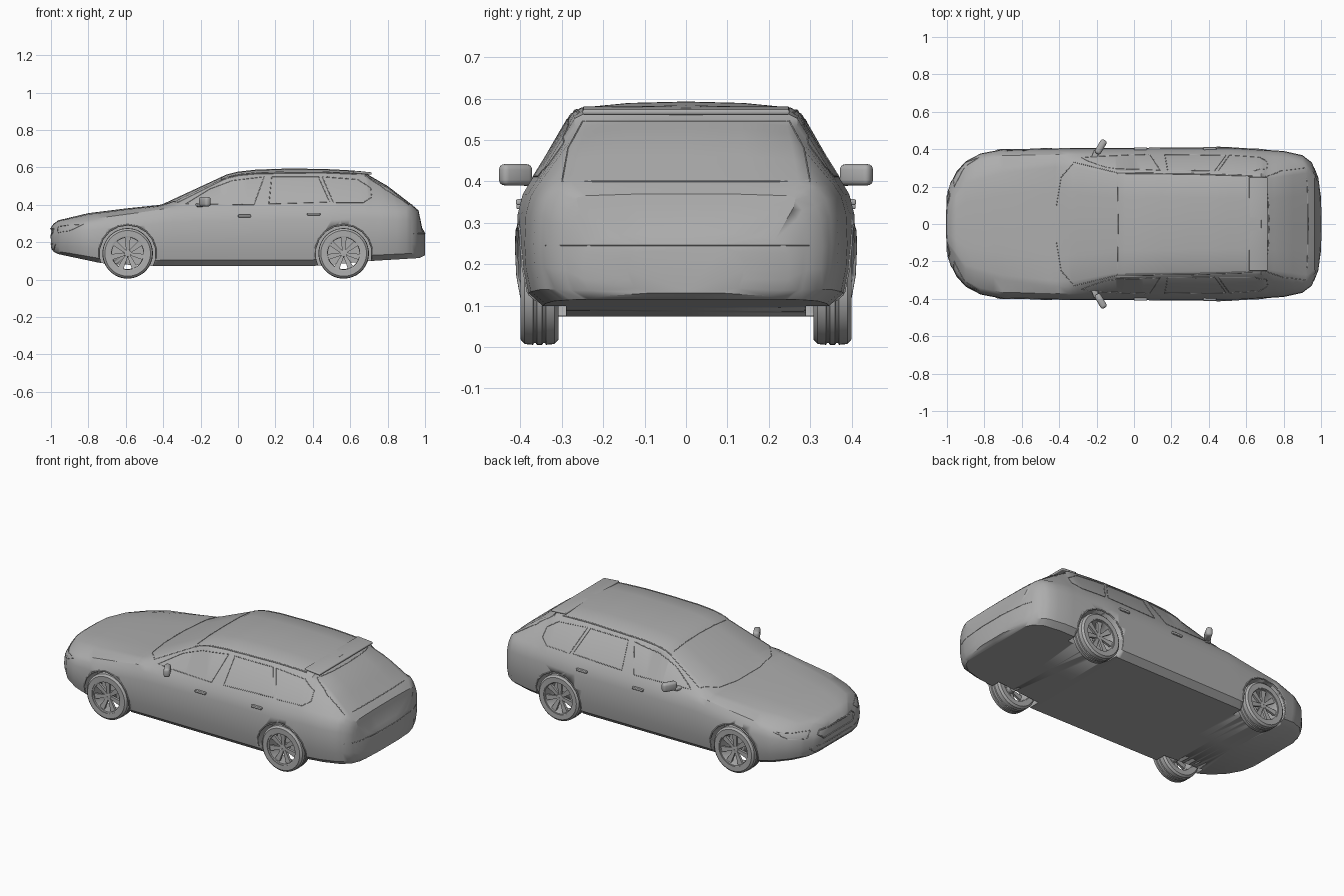
import bpy, bmesh, math
from mathutils import Matrix, Vector
from mathutils.bvhtree import BVHTree

if "Cube" in bpy.data.objects:
    bpy.data.objects.remove(bpy.data.objects["Cube"])

grey = bpy.data.materials.new("plain grey")
grey.use_nodes = True
grey.diffuse_color = (0.42, 0.42, 0.42, 1)
grey.node_tree.nodes["Principled BSDF"].inputs["Base Color"].default_value = grey.diffuse_color


def finish(name, bm, angle=32):
    """Turn a bmesh into a shaded object."""
    bmesh.ops.recalc_face_normals(bm, faces=bm.faces)
    mesh = bpy.data.meshes.new(name)
    bm.to_mesh(mesh)
    bm.free()
    ob = bpy.data.objects.new(name, mesh)
    bpy.context.collection.objects.link(ob)
    mesh.materials.append(grey)
    bpy.ops.object.select_all(action="DESELECT")
    ob.select_set(True)
    bpy.context.view_layer.objects.active = ob
    bpy.ops.object.shade_smooth_by_angle(angle=math.radians(angle))
    return ob


def along(keys, x):
    """Linear interpolation through (x, value) keys."""
    for (a, u), (b, v) in zip(keys, keys[1:]):
        if x <= b:
            return u + (v - u) * max(0, x - a) / (b - a)
    return keys[-1][1]


def box(name, loc, size, turn=0, axis="Z", bevel=0.005):
    bm = bmesh.new()
    bmesh.ops.create_cube(bm, size=1, matrix=Matrix.Diagonal((*size, 1)))
    bmesh.ops.bevel(bm, geom=bm.edges[:], offset=bevel, segments=3, affect="EDGES", profile=0.5)
    bm.transform(Matrix.Translation(loc) @ Matrix.Rotation(math.radians(turn), 4, axis))
    return finish(name, bm)


def lathe(name, profile, loc, steps=48):
    """Spin a closed (radius, y) profile around the axle."""
    bm = bmesh.new()
    rings = []
    for i in range(steps):
        a = math.tau * i / steps
        rings.append([bm.verts.new((r * math.cos(a), y, r * math.sin(a))) for r, y in profile])
    n = len(profile)
    for i in range(steps):
        p, q = rings[i], rings[(i + 1) % steps]
        for j in range(n):
            k = (j + 1) % n
            bm.faces.new((p[j], p[k], q[k], q[j]))
    bm.transform(Matrix.Translation(loc))
    return finish(name, bm)


# Body shape as curves along the length
top = [(-1, .28), (-.985, .3), (-.96, .317), (-.8, .355), (-.6, .38), (-.41, .4), (-.06, .562),
       (0, .577), (.1, .588), (.25, .593), (.45, .592), (.6, .584), (.68, .577), (.7, .558),
       (.8, .5), (.93, .4), (.965, .37), (.985, .275), (1, .25)]
edge_drop = [(-1, .01), (-.7, .014), (-.42, .008), (-.33, .03), (-.06, .025), (.2, .03), (.7, .025), (.93, .01), (1, .008)]
edge_half = [(-1, .1), (-.9, .24), (-.7, .3), (-.42, .335), (-.33, .335), (-.09, .285),
             (.6, .272), (.72, .268), (.93, .3), (.97, .26), (1, .09)]
side_half = [(-1, .15), (-.985, .21), (-.95, .28), (-.9, .335), (-.82, .377), (-.7, .4),
             (-.4, .405), (.5, .41), (.8, .39), (.9, .368), (.95, .33), (.985, .25), (1, .14)]
shoulder = [(-1, .25), (-.9, .3), (-.7, .335), (-.5, .362), (-.35, .385), (.2, .4), (.7, .4),
            (.92, .385), (.965, .355), (.985, .26), (1, .24)]
belly = [(-1, .17), (-.98, .14), (-.72, .085), (-.45, .073), (.42, .073), (.72, .1), (.97, .115), (1, .13)]


def section(x):
    """Half outline from the floor centre to the roof centre."""
    w, zb, zs, zt = (along(k, x) for k in (side_half, belly, shoulder, top))
    we, ze = along(edge_half, x), zt - along(edge_drop, x)
    h, rise = zs - zb, zt - ze
    return [(0, zb), (w - .05, zb), (w - .015, zb + .1 * h), (w - .003, zb + .3 * h),
            (w, zb + .5 * h), (w - .003, zb + .75 * h), (w - .015, zb + .9 * h), (w - .034, zs),
            (we, ze), (we * .91, ze + .5 * rise), (we * .5, ze + .88 * rise), (0, zt)]


stations = {round(-1 + .05 * i, 3) for i in range(41)}
for keys in (top, edge_half, side_half, shoulder):
    stations |= {k[0] for k in keys}
bm = bmesh.new()
rings = []
for x in sorted(stations):
    half = section(x)
    loop = half + [(-y, z) for y, z in half[-2:0:-1]]
    rings.append([bm.verts.new((x, y, z)) for y, z in loop])
for p, q in zip(rings, rings[1:]):
    for j in range(len(p)):
        k = (j + 1) % len(p)
        bm.faces.new((p[j], p[k], q[k], q[j]))
bm.faces.new(rings[0])
bm.faces.new(rings[-1])
body = finish("body", bm)

# Wheel wells cut from the body
axles = {"front": -.59, "rear": .565}
hub_z = .14
for x in axles.values():
    for s in (-1, 1):
        well = lathe("well_cutter", [(.0005, s * .29), (.15, s * .29), (.15, s * .5), (.0005, s * .5)], (x, 0, hub_z))
        well.hide_render = True
        cut = body.modifiers.new("well", "BOOLEAN")
        cut.object, cut.operation, cut.solver = well, "DIFFERENCE", "EXACT"
        bpy.context.view_layer.objects.active = body
        bpy.ops.object.modifier_apply(modifier=cut.name)
        bpy.data.objects.remove(well)
bm = bmesh.new()
bm.from_mesh(body.data)
skin = BVHTree.FromBMesh(bm)
bm.free()


def trim(name, points, place, ray, closed=True, depth=.002):
    """Lay a thin raised strip on the body along a projected outline."""
    ray = Vector(ray)
    ends = points[1:] + points[:1] if closed else points[1:]
    hits = []
    for a, b in zip(points, ends):
        for i in range(8):
            u, v = (a[j] + (b[j] - a[j]) * i / 8 for j in (0, 1))
            hit = skin.ray_cast(Vector(place(u, v)) - ray * 2, ray)[0]
            if hit:
                hits.append(hit)
    if len(hits) < 3:
        return
    curve = bpy.data.curves.new(name, "CURVE")
    curve.dimensions = "3D"
    curve.bevel_depth, curve.bevel_resolution = depth, 1
    line = curve.splines.new("POLY")
    line.points.add(len(hits) - 1)
    for p, h in zip(line.points, hits):
        p.co = (*h, 1)
    line.use_cyclic_u = closed
    curve.materials.append(grey)
    bpy.context.collection.objects.link(bpy.data.objects.new(name, curve))


windows = {
    "front_door_window": [(-.28, .405), (-.15, .485), (-.03, .53), (.14, .55), (.085, .4)],
    "rear_door_window": [(.165, .405), (.18, .55), (.43, .55), (.49, .415)],
    "quarter_window": [(.45, .55), (.64, .535), (.71, .49), (.715, .44), (.67, .412), (.51, .412)],
}
tyre = [(.094, -.045), (.122, -.046), (.133, -.036), (.135, -.016), (.131, -.013), (.131, -.009),
        (.135, -.006), (.135, .006), (.131, .009), (.131, .013), (.135, .016), (.133, .036),
        (.122, .046), (.094, .045)]
rim = [(.086, -.04), (.097, -.042), (.097, .042), (.09, .04), (.084, .02)]
hub = [(.0005, -.01), (.022, -.01), (.024, .02), (.018, .028), (.0005, .029)]

for side, s in (("left", 1), ("right", -1)):
    def flank(u, v):
        return (u, 0, v)
    inward = (0, -s, 0)

    # Side windows
    for part, outline in windows.items():
        trim(f"{side}_{part}", outline, flank, inward)

    # Wheels, spokes and arch lips
    for end, x in axles.items():
        loc = (x, s * .354, hub_z)
        lathe(f"{end}_{side}_tyre", tyre, loc)
        lathe(f"{end}_{side}_rim", rim, loc)
        lathe(f"{end}_{side}_hub", [(r, s * y) for r, y in hub], loc, 24)
        bm = bmesh.new()
        for i in range(7):
            arm = bmesh.ops.create_cube(bm, size=1)["verts"]
            for v in arm:
                outer = v.co.z > 0
                v.co = Vector((v.co.x * (.032 if outer else .016), v.co.y * .014 + s * (.026 if outer else .02),
                               .09 if outer else .015))
            bmesh.ops.rotate(bm, verts=arm, matrix=Matrix.Rotation(math.tau * i / 7, 3, "Y"))
        bm.transform(Matrix.Translation(loc))
        finish(f"{end}_{side}_spokes", bm)
        arc = [math.radians(-10 + 20 * i) for i in range(11)]
        trim(f"{end}_{side}_arch_lip", [(x + .153 * math.cos(a), hub_z + .153 * math.sin(a)) for a in arc],
             flank, inward, False, .004)

    # Door handles
    for part, x, z in (("front", .035, .34), ("rear", .405, .35)):
        y = skin.ray_cast(Vector((x, s, z)), Vector(inward))[0].y
        box(f"{part}_{side}_handle", (x, y + s * .004, z), (.07, .016, .014), bevel=.004)

    # Door mirrors
    box(f"{side}_mirror", (-.178, s * .412, .416), (.036, .084, .052), -30 * s, bevel=.014)
    box(f"{side}_mirror_foot", (-.208, s * .368, .398), (.03, .05, .018), -20 * s)

    # Headlamps and roof rails
    trim(f"{side}_headlamp", [(s * .2, .283), (s * .24, .25), (s * .33, .262), (s * .355, .295)],
         lambda u, v: (0, u, v), (1, 0, 0))
    trim(f"{side}_roof_rail", [(-.09, s * .272), (.3, s * .268), (.68, s * .256)],
         lambda u, v: (u, v, 0), (0, 0, -1), False, .004)

# Windscreen seal
trim("windscreen_seal", [(-.32, .33), (-.39, .25), (-.415, .1), (-.415, -.1), (-.39, -.25), (-.32, -.33),
                         (-.09, -.274), (-.085, 0), (-.09, .274)], lambda u, v: (u, v, 0), (0, 0, -1))


def across(u, v):
    return (0, u, v)


# Nose and tail details
trim("grille", [(-.15, .272), (.15, .272), (.17, .255), (.13, .222), (-.13, .222), (-.17, .255)], across, (1, 0, 0), depth=.004)
trim("lower_intake", [(-.23, .19), (.23, .19), (.2, .16), (-.2, .16)], across, (1, 0, 0), depth=.003)
trim("tailgate_glass", [(-.3, .4), (-.285, .48), (-.25, .545), (.25, .545), (.285, .48), (.3, .4)], across, (-1, 0, 0))
trim("bumper_seam", [(-.34, .246), (0, .246), (.34, .246)], across, (-1, 0, 0), False)
box("tail_spoiler", (.665, 0, .571), (.1, .5, .013), 5, "Y")
